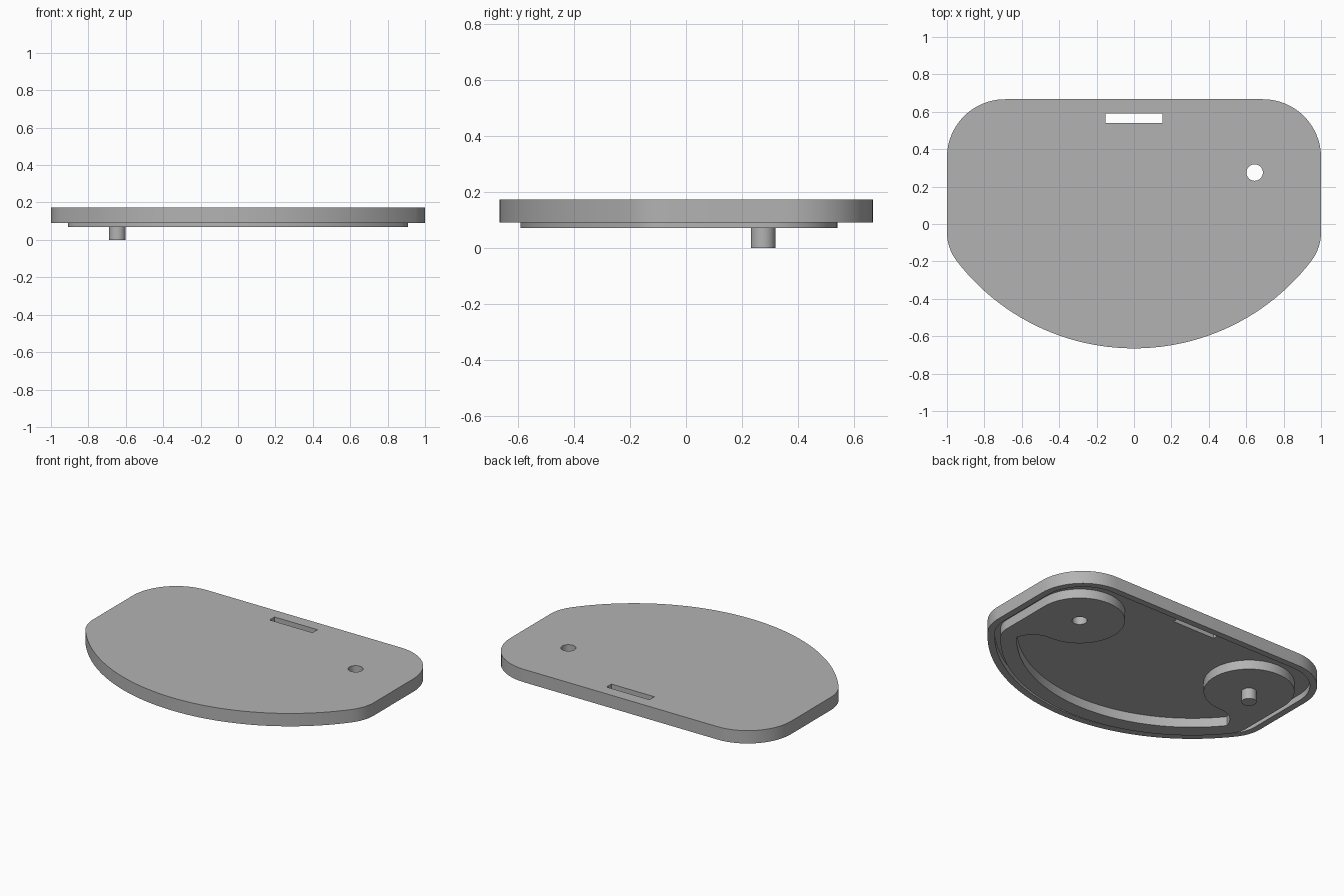
import bpy, bmesh
from math import sin, cos, pi, atan2, sqrt

if "Cube" in bpy.data.objects:
    bpy.data.objects.remove(bpy.data.objects["Cube"])

grey = bpy.data.materials.new("light grey")
grey.use_nodes = True
grey.diffuse_color = (0.45, 0.45, 0.45, 1)
grey.node_tree.nodes["Principled BSDF"].inputs["Base Color"].default_value = grey.diffuse_color

FRONT_R, FRONT_CY = 1.195, 0.53   # big front arc
SIDE, BACK = 1.0, 0.667
DISC_X, DISC_Y, DISC_R = 0.645, 0.275, 0.265
PIN_R = 0.044
FLOOR = 0.13


def arc(cx, cy, r, t0, t1, n):
    """Arc points, angle counted from the front towards +x."""
    return [(cx + r * sin(t0 + (t1 - t0) * i / n),
             cy - r * cos(t0 + (t1 - t0) * i / n)) for i in range(n + 1)]


def front_half(inset, front_inset):
    """Front arc and rounded side corner, for +x."""
    big, r = FRONT_R - front_inset, 0.25 - inset
    cx = SIDE - inset - r
    drop = sqrt((big - r) ** 2 - cx ** 2)
    t = atan2(cx, drop)
    return arc(0, FRONT_CY, big, 0, t, 24) + arc(cx, FRONT_CY - drop, r, t, pi / 2, 10)[1:]


def outline(inset):
    r = 0.31 - inset
    corner = arc(SIDE - inset - r, BACK - inset - r, r, pi / 2, pi, 16)
    return front_half(inset, inset) + corner


def mirrored(half):
    """Close a +x half with its mirror image, keeping centre points single."""
    return half + [(-x, y) for x, y in reversed(half) if x > 1e-5]


def prism(name, points, z0, z1):
    bm = bmesh.new()
    face = bm.faces.new([bm.verts.new((x, y, z0)) for x, y in points])
    new = bmesh.ops.extrude_face_region(bm, geom=[face])["geom"]
    bmesh.ops.translate(bm, vec=(0, 0, z1 - z0),
                        verts=[v for v in new if isinstance(v, bmesh.types.BMVert)])
    bmesh.ops.recalc_face_normals(bm, faces=bm.faces)
    mesh = bpy.data.meshes.new(name)
    bm.to_mesh(mesh)
    bm.free()
    mesh.materials.append(grey)
    obj = bpy.data.objects.new(name, mesh)
    bpy.context.collection.objects.link(obj)
    return obj


def combine(target, tool, operation):
    """Apply a boolean and discard the tool."""
    mod = target.modifiers.new(operation.lower(), 'BOOLEAN')
    mod.operation, mod.object, mod.solver = operation, tool, 'EXACT'
    bpy.ops.object.select_all(action='DESELECT')
    bpy.context.view_layer.objects.active = target
    target.select_set(True)
    bpy.ops.object.modifier_apply(modifier=mod.name)
    bpy.data.objects.remove(tool)


def circle(x, y, r, n=40):
    return arc(x, y, r, 0, 2 * pi, n)[:-1]


# Lid with a hollow underside, leaving a thin rim
lid = prism("lid", mirrored(outline(0)), 0.09, 0.173)
combine(lid, prism("recess_cutter", mirrored(outline(0.042)), 0.0, FLOOR), 'DIFFERENCE')

# Raised pad below: a disc at each side joined by a band along the front
tip = (0.80, -0.11)
tip_t = atan2(tip[0], FRONT_CY - tip[1])
tip_r = sqrt(tip[0] ** 2 + (FRONT_CY - tip[1]) ** 2)
half = front_half(0.09, 0.075)
half += arc(DISC_X, DISC_Y, DISC_R, pi / 2, 2 * pi, 48)
half += [(0.69, 0.005), (0.73, -0.012), (0.765, -0.04), (0.788, -0.075)]
half += arc(0, FRONT_CY, tip_r, tip_t, 0, 28)
combine(lid, prism("pad", mirrored(half), 0.07, 0.15), 'UNION')

# Finger slot at the back and pin hole on the left
slot = [(-0.153, 0.54), (0.153, 0.54), (0.153, 0.59), (-0.153, 0.59)]
combine(lid, prism("slot_cutter", slot, 0, 0.3), 'DIFFERENCE')
combine(lid, prism("hole_cutter", circle(DISC_X, DISC_Y, PIN_R), 0, 0.3), 'DIFFERENCE')

# Pivot pin under the right disc
pin = prism("pivot_pin", circle(-DISC_X, DISC_Y, PIN_R), 0, 0.1)
combine(lid, pin, 'UNION')

bpy.ops.object.shade_smooth_by_angle()
